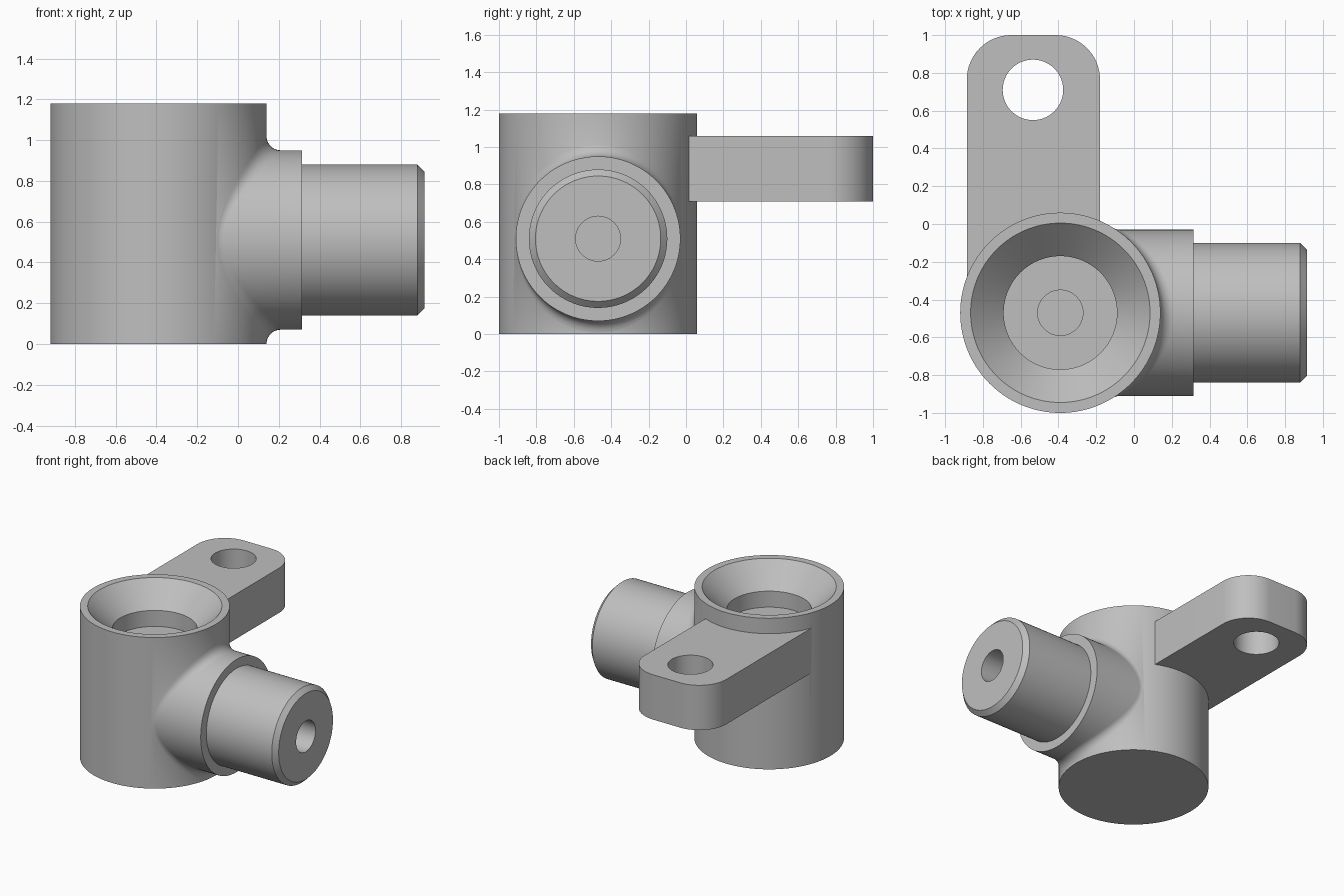
import bpy, bmesh, math
from mathutils import Vector

cube = bpy.data.objects.get("Cube")
if cube:
    bpy.data.objects.remove(cube, do_unlink=True)

SEG = 128
AXIS = Vector((-0.39, -0.47, 0))       # upright axis of the body
BODY_R, HEIGHT = 0.53, 1.18
SPOUT_Z, COLLAR_R, FILLET = 0.51, 0.44, 0.069
BORE_R = 0.12
ANGLES = [2 * math.pi * i / SEG for i in range(SEG)]

grey = bpy.data.materials.new("plain grey")
grey.use_nodes = True
grey.diffuse_color = (0.52, 0.52, 0.52, 1)
grey.node_tree.nodes["Principled BSDF"].inputs["Base Color"].default_value = grey.diffuse_color


def loft(name, rings):
    """Closed solid through equal-length rings of points, capped at both ends."""
    bm = bmesh.new()
    loops = [[bm.verts.new(p) for p in ring] for ring in rings]
    for a, b in zip(loops, loops[1:]):
        for i in range(len(a)):
            j = (i + 1) % len(a)
            bm.faces.new((a[i], a[j], b[j], b[i]))
    bm.faces.new(loops[0])
    bm.faces.new(loops[-1])
    bmesh.ops.recalc_face_normals(bm, faces=bm.faces)
    mesh = bpy.data.meshes.new(name)
    bm.to_mesh(mesh)
    bm.free()
    mesh.materials.append(grey)
    obj = bpy.data.objects.new(name, mesh)
    bpy.context.collection.objects.link(obj)
    return obj


def upright_ring(r, z, centre=AXIS):
    return [centre + Vector((r * math.cos(t), r * math.sin(t), z)) for t in ANGLES]


def sideways_ring(r, x):
    return [Vector((x, AXIS.y + r * math.cos(t), SPOUT_Z + r * math.sin(t))) for t in ANGLES]


def combine(target, tool, operation):
    """Apply a boolean and discard the tool."""
    mod = target.modifiers.new(operation.lower(), "BOOLEAN")
    mod.operation, mod.object, mod.solver = operation, tool, "EXACT"
    bpy.ops.object.select_all(action="DESELECT")
    bpy.context.view_layer.objects.active = target
    target.select_set(True)
    bpy.ops.object.modifier_apply(modifier=mod.name)
    bpy.data.objects.remove(tool, do_unlink=True)


def fillet_rings(steps=10):
    """Rolling-ball blend from the body wall to the collar, root first."""
    rings = [[] for _ in range(steps + 2)]
    hub = AXIS + Vector((0, 0, SPOUT_Z))
    for t in ANGLES:
        y, z = [(COLLAR_R + FILLET) * f(t) for f in (math.cos, math.sin)]
        ball = Vector((math.sqrt((BODY_R + FILLET) ** 2 - y * y), y, z))
        to_body = -Vector((ball.x, ball.y, 0)).normalized()
        to_collar = Vector((0, -math.cos(t), -math.sin(t)))
        spread = to_body.angle(to_collar)
        arc = []
        for k in range(steps + 1):
            s = k / steps
            d = (to_body * math.sin((1 - s) * spread) + to_collar * math.sin(s * spread)) / math.sin(spread)
            arc.append(ball + d * FILLET)
        arc[0] += to_body * 0.002       # root sinks just under the wall
        arc.insert(0, Vector((0, arc[0].y, arc[0].z)))
        for ring, p in zip(rings, arc):
            ring.append(hub + p)
    return rings


# Upright body
body = loft("fitting_body", [upright_ring(BODY_R, 0), upright_ring(BODY_R, HEIGHT)])

# Side spout: blended collar, then a narrower chamfered pipe
spout_profile = [(COLLAR_R, 0.315), (0.37, 0.315), (0.37, 0.88), (0.335, 0.915)]
spout = loft("spout", fillet_rings() + [sideways_ring(r, x) for r, x in spout_profile])
combine(body, spout, "UNION")

# Rear mounting lug with rounded corners
left, right, back, corner = -0.885, -0.18, 1.0, 0.235
outline = [(left, -0.42), (right, -0.42)]
for cx, start in ((right - corner, 0), (left + corner, math.pi / 2)):
    for k in range(17):
        a = start + k * math.pi / 32
        outline.append((cx + corner * math.cos(a), back - corner + corner * math.sin(a)))
lug = loft("mounting_lug", [[(x, y, z) for x, y in outline] for z in (0.71, 1.06)])
hole_centre = Vector((-0.535, 0.71, 0))
combine(lug, loft("lug_hole", [upright_ring(0.16, z, hole_centre) for z in (0.6, 1.2)]), "DIFFERENCE")
combine(body, lug, "UNION")

# Conical seat, stepped pocket and centre bore
pocket = [(BORE_R, 0.39), (BORE_R, 0.88), (0.30, 0.88), (0.30, 1.005), (0.495, 1.20)]
combine(body, loft("pocket", [upright_ring(r, z) for r, z in pocket]), "DIFFERENCE")

# Bore along the spout
combine(body, loft("spout_bore", [sideways_ring(BORE_R, x) for x in (-0.515, 1.0)]), "DIFFERENCE")

# Smooth curved walls, keep crisp rims
bpy.ops.object.select_all(action="DESELECT")
body.select_set(True)
bpy.context.view_layer.objects.active = body
bpy.ops.object.shade_smooth_by_angle(angle=math.radians(30))
